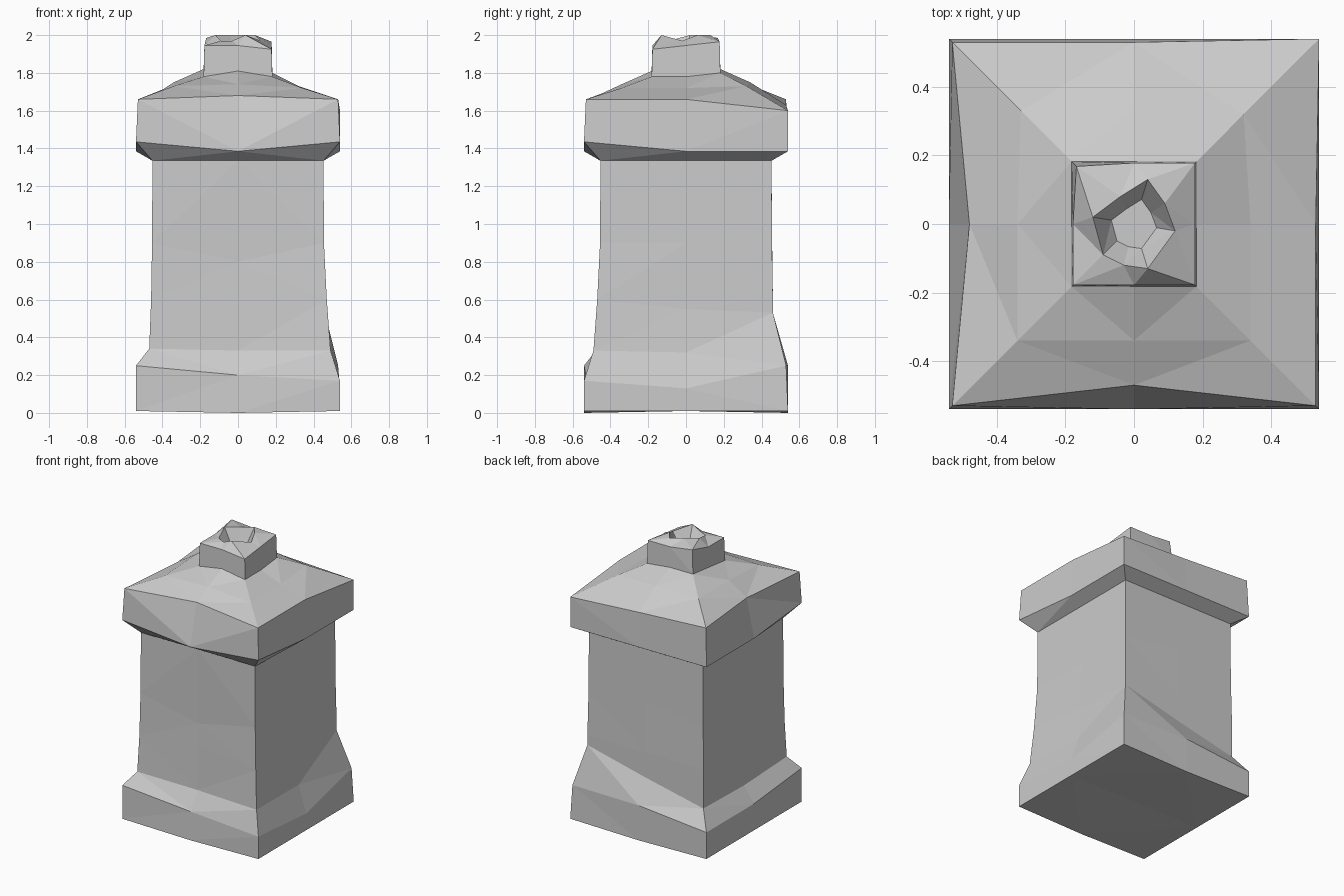
import bpy, bmesh

if "Cube" in bpy.data.objects:
    bpy.data.objects.remove(bpy.data.objects["Cube"])

# Each ring is a square with 8 points: corner FL, middle F, FR, R, BR, B, BL, L
DIRS = [(-1, -1), (0, -1), (1, -1), (1, 0), (1, 1), (0, 1), (-1, 1), (-1, 0)]


def ring(half, z, dz=None, dh=None):
    """Square ring; dz lifts points and dh widens them (hundredths, by index)."""
    dz, dh = dz or {}, dh or {}
    pts = []
    for i, (dx, dy) in enumerate(DIRS):
        r = half + dh.get(i, 0) / 100
        pts.append((dx * r, dy * r, z + dz.get(i, 0) / 100))
    return pts


def loft(name, rings, bottom=False, top=False):
    bm = bmesh.new()
    loops = [[bm.verts.new(p) for p in r] for r in rings]
    for a, b in zip(loops, loops[1:]):
        for i in range(8):
            j = (i + 1) % 8
            bm.faces.new((a[i], a[j], b[j], b[i]))
    if bottom:
        bm.faces.new(loops[0][::-1])
    if top:
        bm.faces.new(loops[-1])
    bmesh.ops.triangulate(bm, faces=bm.faces[:])
    me = bpy.data.meshes.new(name)
    bm.to_mesh(me)
    bm.free()
    ob = bpy.data.objects.new(name, me)
    bpy.context.collection.objects.link(ob)
    return ob


# Rings shared between neighbouring parts
ledge = ring(0.46, 0.33, {0: 1, 3: -1, 4: 20, 5: 9, 6: -1, 7: -2}, {0: 1, 2: 3, 3: 2})
shaft_top = ring(0.453, 1.335)
neck_base = ring(0.182, 1.78, {1: 3, 4: 2, 5: 4, 6: 4, 7: 2})

# Worn plinth
loft("plinth", [
    ring(0.54, 0.01, {1: -1, 5: -1}),
    ring(0.54, 0.20, {0: 5, 2: -3, 3: -7, 4: 5, 5: 5}, {1: -1, 4: -1}),
    ledge,
], bottom=True)

# Slightly flared shaft
loft("shaft", [
    ledge,
    ring(0.46, 0.60, {1: 5, 3: -5}, {1: -1, 2: 1, 7: -1}),
    ring(0.455, 0.90, {1: -10, 5: 8}, {1: -1, 7: -1}),
    shaft_top,
])

# Overhanging cap with sloped roof
loft("cap", [
    shaft_top,
    ring(0.54, 1.385, {0: 5, 2: 5}),
    ring(0.53, 1.66, {1: 2, 4: -6, 5: -3}, {1: -6, 4: 1, 7: -5}),
    ring(0.34, 1.73, {1: 1, 2: -1, 3: -1, 5: 2, 6: 1, 7: 2}, {4: -2, 6: -1}),
    neck_base,
])

# Hollow finial on top
rim = [(-.09, -.09), (-.03, -.12), (.04, -.13), (.12, -.02),
       (.09, .06), (.04, .13), (-.04, .08), (-.12, .02)]
loft("finial", [
    neck_base,
    ring(0.178, 1.945, {2: -2, 4: 2, 5: 2, 6: 4}, {6: -1}),
    [(x, y, 1.97 + 0.03 * (y > 0 or i == 2)) for i, (x, y) in enumerate(rim)],
    [(x * 0.55, y * 0.55, 1.90) for x, y in rim],
], top=True)
